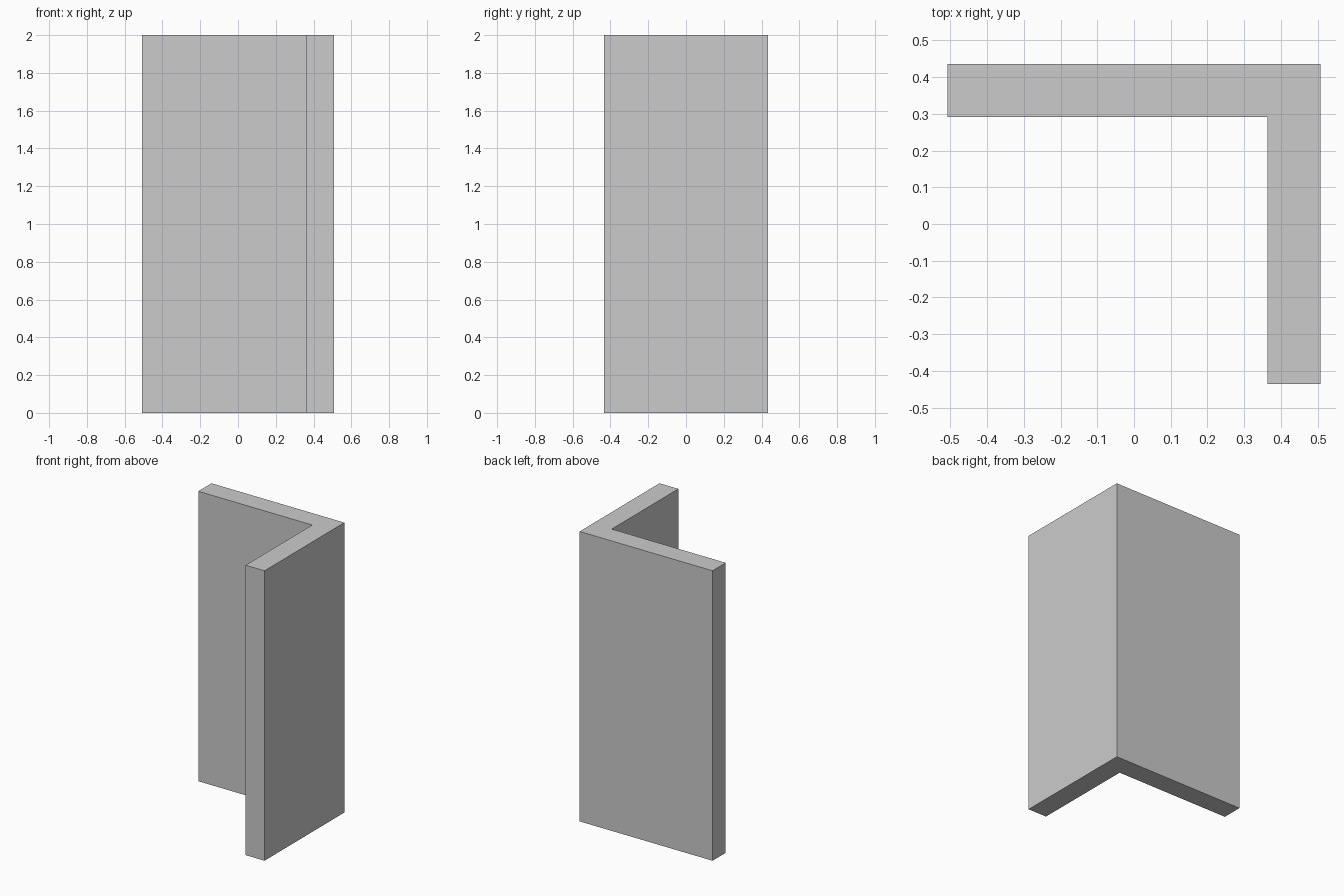
import bpy, bmesh

if "Cube" in bpy.data.objects:
    bpy.data.objects.remove(bpy.data.objects["Cube"])

HALF_X, HALF_Y, HEIGHT = 0.507, 0.435, 2.0
THICK = 0.144

# L-shaped footprint: back wall plus right-hand wall
profile = [
    (-HALF_X, HALF_Y - THICK),
    (HALF_X - THICK, HALF_Y - THICK),
    (HALF_X - THICK, -HALF_Y),
    (HALF_X, -HALF_Y),
    (HALF_X, HALF_Y),
    (-HALF_X, HALF_Y),
]

# Extrude the footprint to full height
bm = bmesh.new()
base = bm.faces.new([bm.verts.new((x, y, 0)) for x, y in profile])
result = bmesh.ops.extrude_face_region(bm, geom=[base], use_keep_orig=True)
top = [v for v in result["geom"] if isinstance(v, bmesh.types.BMVert)]
bmesh.ops.translate(bm, verts=top, vec=(0, 0, HEIGHT))
bmesh.ops.recalc_face_normals(bm, faces=bm.faces)

mesh = bpy.data.meshes.new("corner_wall")
bm.to_mesh(mesh)
bm.free()
bpy.context.collection.objects.link(bpy.data.objects.new("corner_wall", mesh))
